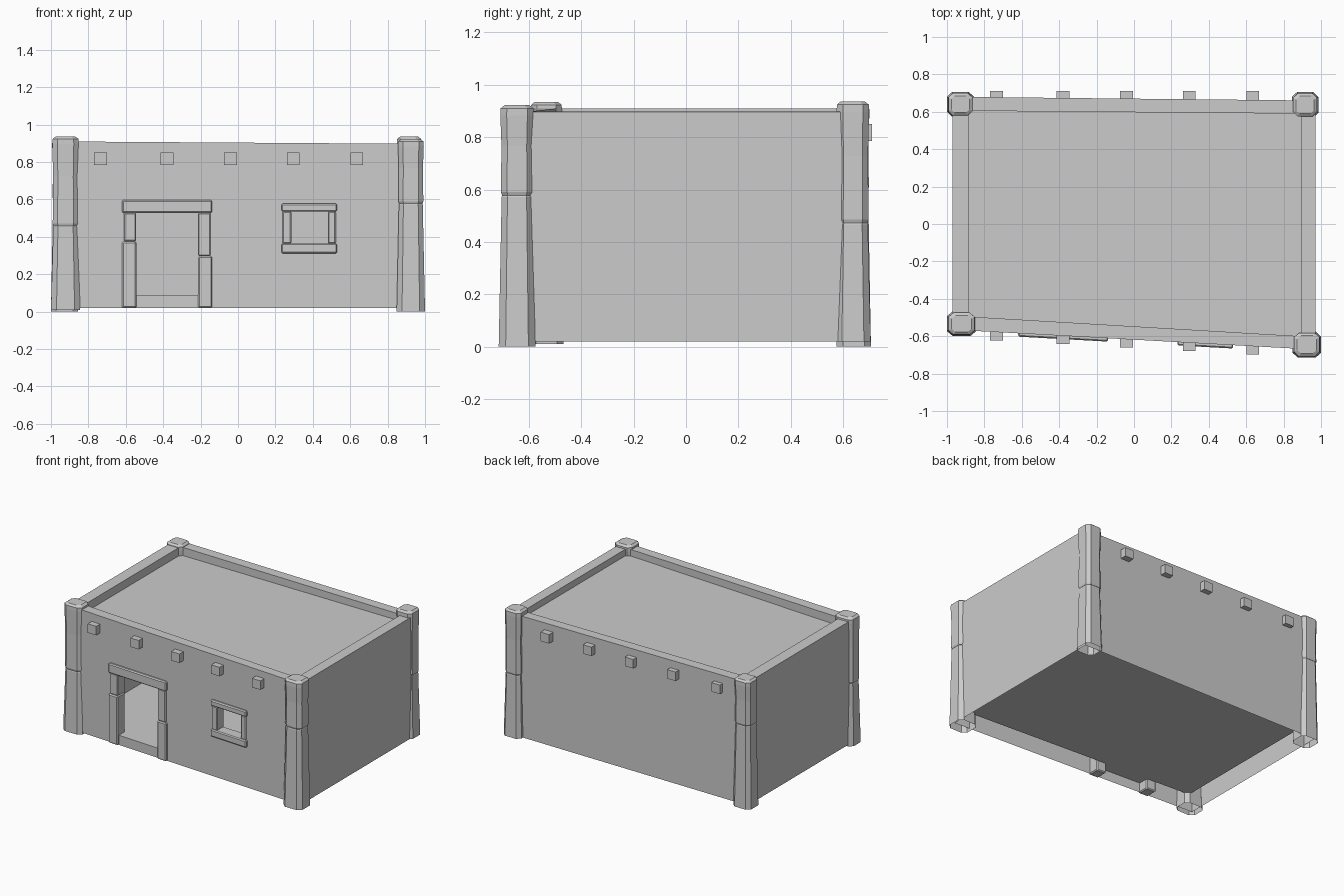
import bpy, bmesh

if "Cube" in bpy.data.objects:
    bpy.data.objects.remove(bpy.data.objects["Cube"])

OUTER = [(-.97, -.565), (.97, -.672), (.97, .66), (-.97, .68)]
INNER = [(-.885, -.495), (.893, -.60), (.893, .59), (-.885, .605)]


def front(x):
    """y of the slightly skewed front wall at x."""
    return -.565 - (x + .97) * .107 / 1.94


def make(name, rings, cap_bottom=True):
    """Loft a stack of equal-length rings into an object."""
    bm = bmesh.new()
    rs = [[bm.verts.new(p) for p in r] for r in rings]
    n = len(rs[0])
    for a, b in zip(rs, rs[1:]):
        for i in range(n):
            j = (i + 1) % n
            bm.faces.new((a[i], a[j], b[j], b[i]))
    bm.faces.new(rs[-1])
    if cap_bottom:
        bm.faces.new(rs[0][::-1])
    me = bpy.data.meshes.new(name)
    bm.to_mesh(me)
    bm.free()
    ob = bpy.data.objects.new(name, me)
    bpy.context.collection.objects.link(ob)
    return ob


def prism(name, quad, z0, ztops):
    return make(name, [[(x, y, z0) for x, y in quad],
                       [(x, y, z) for (x, y), z in zip(quad, ztops)]])


def wall_block(name, x0, x1, z0, z1, out, depth, bevel=0):
    """Block following the front wall, standing out of it and reaching in."""
    quad = [(x0, front(x0) - out), (x1, front(x1) - out),
            (x1, front(x1) + depth), (x0, front(x0) + depth)]
    ob = prism(name, quad, z0, [z1] * 4)
    if bevel:
        m = ob.modifiers.new("edge", 'BEVEL')
        m.width, m.segments = bevel, 1
    return ob


# walls: solid block with roof recess, room, doorway and window cut out
walls = prism("walls", OUTER, .02, [.91, .897, .897, .91])
cutters = [
    prism("roof_recess", INNER, .85, [1.1] * 4),
    prism("room", INNER, .09, [.80] * 4),
    wall_block("doorway", -.55, -.205, .09, .535, .2, .15),
    wall_block("window_hole", .28, .487, .36, .542, .2, .15),
]
bpy.context.view_layer.objects.active = walls
for c in cutters:
    c.hide_render = True
    m = walls.modifiers.new("cut", 'BOOLEAN')
    m.operation, m.solver, m.object = 'DIFFERENCE', 'EXACT', c
    bpy.ops.object.modifier_apply(modifier=m.name)
for c in cutters:
    bpy.data.objects.remove(c)

# the underside of the walls is open
bm = bmesh.new()
bm.from_mesh(walls.data)
under = [f for f in bm.faces if all(v.co.z < .03 for v in f.verts)]
bmesh.ops.delete(bm, geom=under, context='FACES')
bm.to_mesh(walls.data)
bm.free()

# door and window frames of roughly cut stones
for name, x0, x1, z0, z1, out in [
    ("door_lintel", -.62, -.138, .527, .597, .018),
    ("door_left_lower", -.62, -.543, .02, .375, .016),
    ("door_left_upper", -.61, -.545, .375, .53, .012),
    ("door_right_lower", -.213, -.138, .02, .297, .016),
    ("door_right_upper", -.215, -.146, .297, .53, .011),
    ("window_lintel", .232, .53, .535, .577, .018),
    ("window_sill", .232, .53, .312, .365, .018),
    ("window_left", .237, .285, .362, .537, .012),
    ("window_right", .48, .523, .362, .537, .012),
]:
    wall_block(name, x0, x1, z0, z1, out, .07, .007)

# roof beam ends on front and back
for i, x in enumerate((-.735, -.38, -.04, .295, .635)):
    a, b = x - .034, x + .034
    y = front(x)
    prism(f"front_beam_{i}", [(a, y - .045), (b, y - .045), (b, y + .03), (a, y + .03)],
          .785, [.85] * 4)
    prism(f"back_beam_{i}", [(a, .64), (b, .64), (b, .71), (a, .71)], .785, [.85] * 4)


def octagon(cx, cy, hx, hy, z, k=.38):
    c, d = hx * (1 - k), hy * (1 - k)
    return [(cx + x, cy + y, z) for x, y in (
        (-c, -hy), (c, -hy), (hx, -d), (hx, d), (c, hy), (-c, hy), (-hx, d), (-hx, -d))]


def stone(name, cx, cy, hx, hy, levels, cap=True):
    make(name, [octagon(cx, cy, hx * s, hy * s, z) for z, s in levels], cap)


# corner posts: a flared lower stone and a rounded upper stone
for name, cx, cy, hx, hy, z0, split, top in [
    ("front_left", -.922, -.533, .078, .065, .01, .46, .935),
    ("front_right", .924, -.645, .076, .07, 0, .58, .922),
    ("back_right", .915, .637, .071, .068, .02, .475, .936),
    ("back_left", -.928, .64, .072, .066, 0, .60, .925),
]:
    stone(name + "_lower_stone", cx, cy, hx, hy,
          [(z0, 1), (z0 + (split - z0) * .55, .91), (split - .008, .84), (split, .79)], False)
    h = top - split
    stone(name + "_upper_stone", cx, cy, hx, hy,
          [(split - .002, .82), (split + .01, .88), (split + h * .55, .85),
           (top - .04, .91), (top - .012, .90), (top, .68)])
